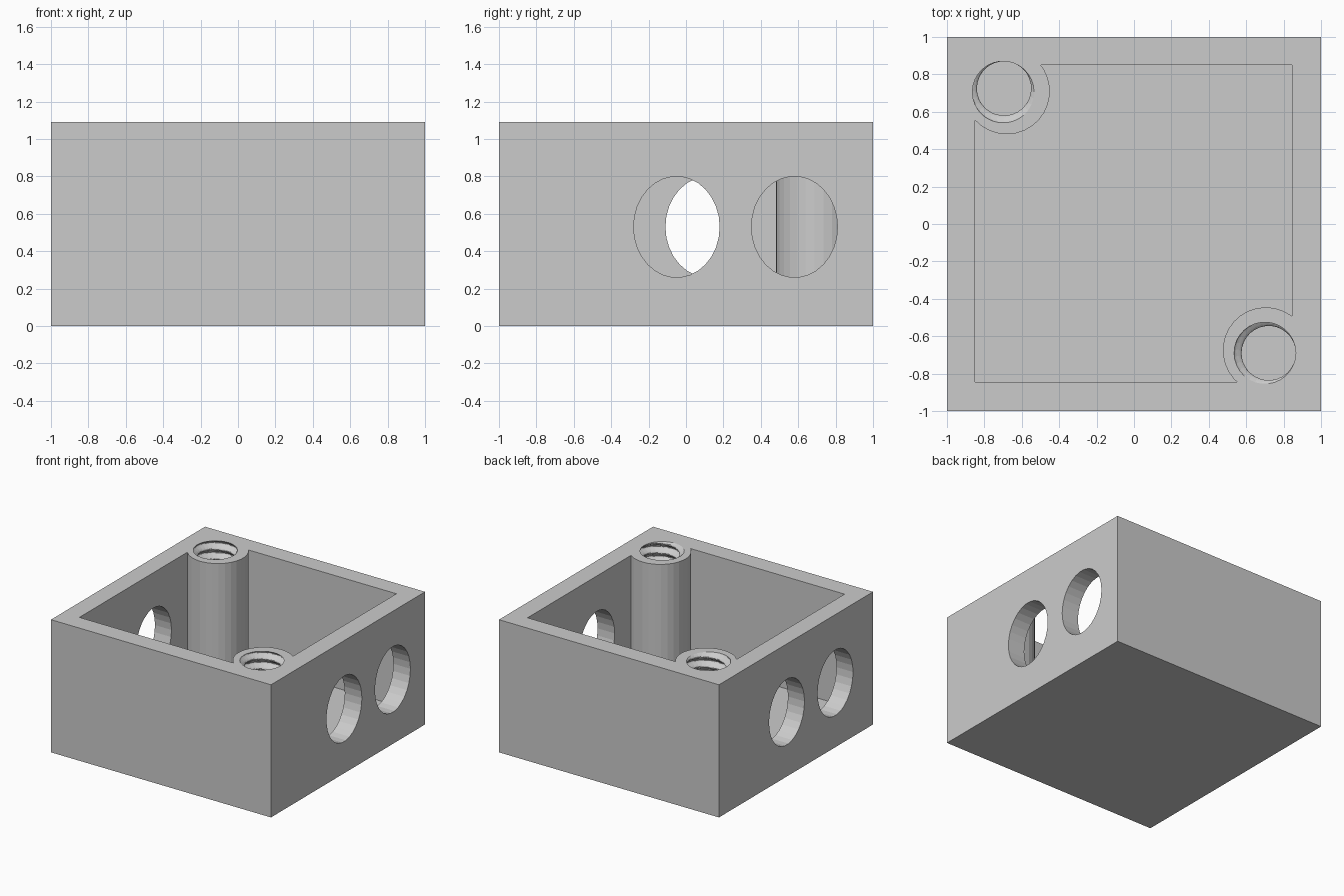
import bpy
import bmesh
from math import cos, sin, pi, radians
from mathutils import Matrix, Vector

HEIGHT = 1.09
FLOOR = 0.17
SEGMENTS = 30

if "Cube" in bpy.data.objects:
    bpy.data.objects.remove(bpy.data.objects["Cube"], do_unlink=True)

grey = bpy.data.materials.new("plain grey")
grey.use_nodes = True
colour = (0.6, 0.6, 0.6, 1)
grey.diffuse_color = colour
grey.node_tree.nodes["Principled BSDF"].inputs["Base Color"].default_value = colour


def make_object(name, bm):
    bmesh.ops.recalc_face_normals(bm, faces=bm.faces)
    mesh = bpy.data.meshes.new(name)
    bm.to_mesh(mesh)
    bm.free()
    mesh.materials.append(grey)
    obj = bpy.data.objects.new(name, mesh)
    bpy.context.collection.objects.link(obj)
    return obj


def box(name, low, high):
    low, high = Vector(low), Vector(high)
    bm = bmesh.new()
    bmesh.ops.create_cube(
        bm, size=1,
        matrix=Matrix.Translation((low + high) / 2) @ Matrix.Diagonal((high - low).to_4d()))
    return make_object(name, bm)


def cylinder(name, matrix, radius, depth):
    bm = bmesh.new()
    bmesh.ops.create_cone(bm, cap_ends=True, segments=SEGMENTS, radius1=radius,
                          radius2=radius, depth=depth, matrix=matrix)
    return make_object(name, bm)


def thread(name, x, y, start, depth=0.8, radius=0.165, offset=0.02, pitch=0.08, steps=12):
    """Stack of circles whose centre winds around the bore axis."""
    bm = bmesh.new()
    rings = []
    for i in range(-int(depth / pitch * steps), 4):
        angle = start + 2 * pi * i / steps
        cx, cy = x + offset * cos(angle), y + offset * sin(angle)
        rings.append([bm.verts.new((cx + radius * cos(2 * pi * k / SEGMENTS),
                                    cy + radius * sin(2 * pi * k / SEGMENTS),
                                    HEIGHT + pitch * i / steps))
                      for k in range(SEGMENTS)])
    for a, b in zip(rings, rings[1:]):
        for k in range(SEGMENTS):
            n = (k + 1) % SEGMENTS
            bm.faces.new((a[k], a[n], b[n], b[k]))
    bm.faces.new(rings[0])
    bm.faces.new(rings[-1])
    return make_object(name, bm)


def cut(target, cutter):
    """Subtract the cutter from the target, then discard the cutter."""
    mod = target.modifiers.new("cut", 'BOOLEAN')
    mod.operation = 'DIFFERENCE'
    mod.solver = 'EXACT'
    mod.object = cutter
    bpy.context.view_layer.update()
    graph = bpy.context.evaluated_depsgraph_get()
    mesh = bpy.data.meshes.new_from_object(target.evaluated_get(graph))
    target.modifiers.clear()
    target.data = mesh
    bpy.data.objects.remove(cutter, do_unlink=True)


# Outer block and the cavity, which leaves a round post in two corners
body = box("enclosure_body", (-1, -1, 0), (1, 1, HEIGHT))
cavity = box("cavity", (-0.85, -0.845, FLOOR), (0.845, 0.85, HEIGHT + 0.2))
for x, y in ((-0.68, 0.71), (0.705, -0.675)):
    cut(cavity, cylinder("post", Matrix.Translation((x, y, 0.8)), 0.23, 2))
cut(body, cavity)

# Two oval openings in each side wall
for x, centres in ((0.92, (-0.05, 0.58)), (-0.92, (0.12, -0.51))):
    for y in centres:
        shape = (Matrix.Translation((x, y, 0.53)) @ Matrix.Diagonal((1, 0.23, 0.27, 1))
                 @ Matrix.Rotation(radians(90), 4, 'Y'))
        cut(body, cylinder("side_opening", shape, 1, 0.3))

# Threaded bores in the posts
cut(body, thread("bore", -0.695, 0.725, radians(258)))
cut(body, thread("bore", 0.72, -0.69, radians(180)))

body.data.name = "enclosure_body"
for face in body.data.polygons:
    face.use_smooth = False
